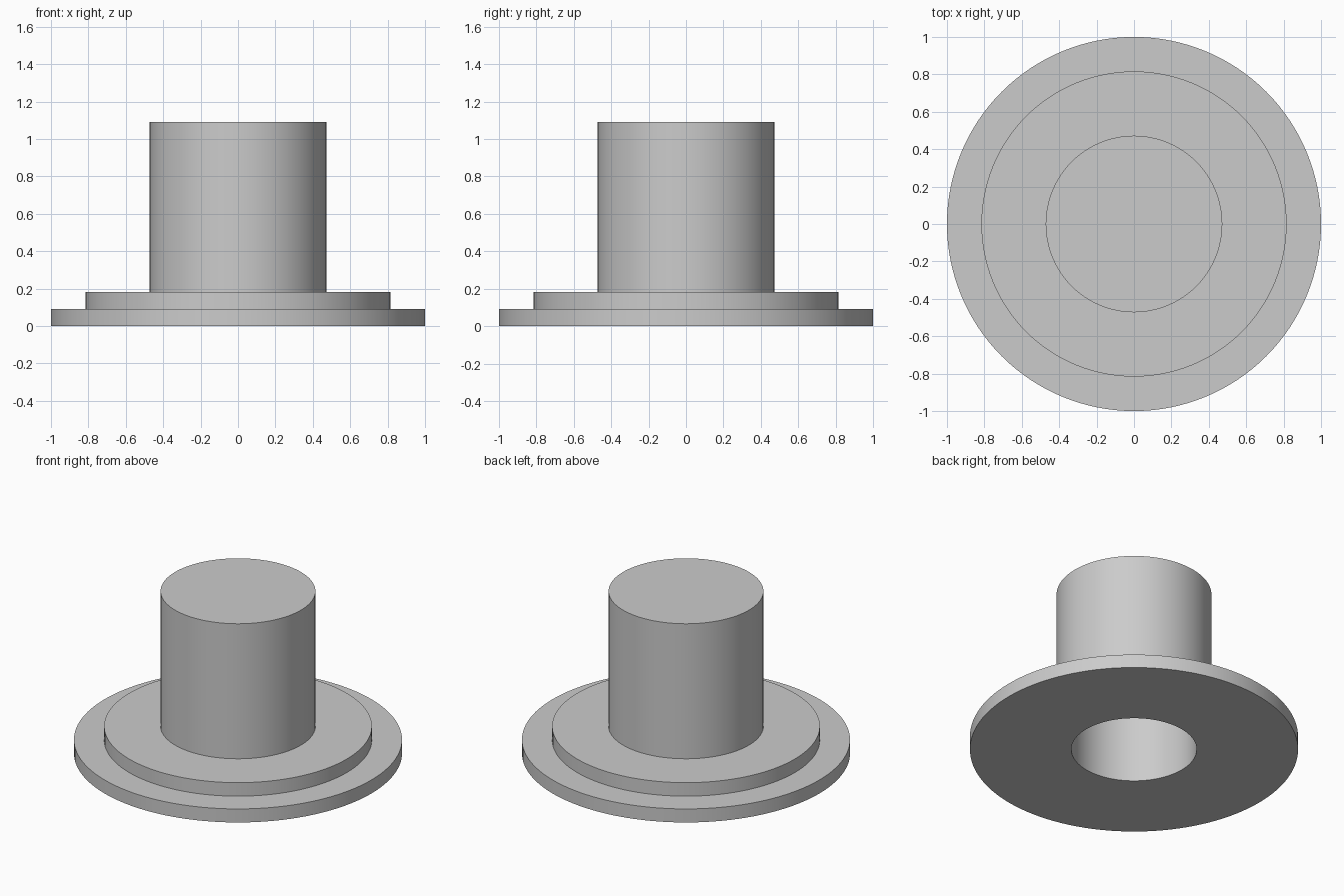
import bpy
import bmesh
import math

SEGMENTS = 128

cube = bpy.data.objects.get("Cube")
if cube:
    bpy.data.objects.remove(cube, do_unlink=True)

# Single grey finish
grey = bpy.data.materials.new("light_grey")
grey.use_nodes = True
colour = (0.6, 0.6, 0.6, 1.0)
grey.diffuse_color = colour
grey.node_tree.nodes["Principled BSDF"].inputs["Base Color"].default_value = colour


def lathe(name, profile, material):
    """Revolve a (radius, height) profile around the z axis."""
    bm = bmesh.new()
    verts = [bm.verts.new((r, 0, z)) for r, z in profile]
    edges = [bm.edges.new(pair) for pair in zip(verts, verts[1:])]
    bmesh.ops.spin(bm, geom=verts + edges, cent=(0, 0, 0), axis=(0, 0, 1),
                   angle=math.tau, steps=SEGMENTS, use_duplicate=False)
    bmesh.ops.remove_doubles(bm, verts=bm.verts, dist=0.0001)
    bmesh.ops.recalc_face_normals(bm, faces=bm.faces)
    mesh = bpy.data.meshes.new(name)
    bm.to_mesh(mesh)
    bm.free()
    mesh.materials.append(material)
    obj = bpy.data.objects.new(name, mesh)
    bpy.context.collection.objects.link(obj)
    bpy.ops.object.select_all(action="DESELECT")
    obj.select_set(True)
    bpy.context.view_layer.objects.active = obj
    bpy.ops.object.shade_smooth_by_angle(angle=math.radians(30))
    return obj


# Stepped flange with a hollow, closed-top barrel
bore, barrel, step, flange = 0.382, 0.472, 0.816, 1.0
wall, height = 0.091, 1.09
lathe("flanged_cap", [
    (0, height - wall), (bore, height - wall), (bore, 0),
    (flange, 0), (flange, wall),
    (step, wall), (step, 2 * wall),
    (barrel, 2 * wall), (barrel, height), (0, height),
], grey)
